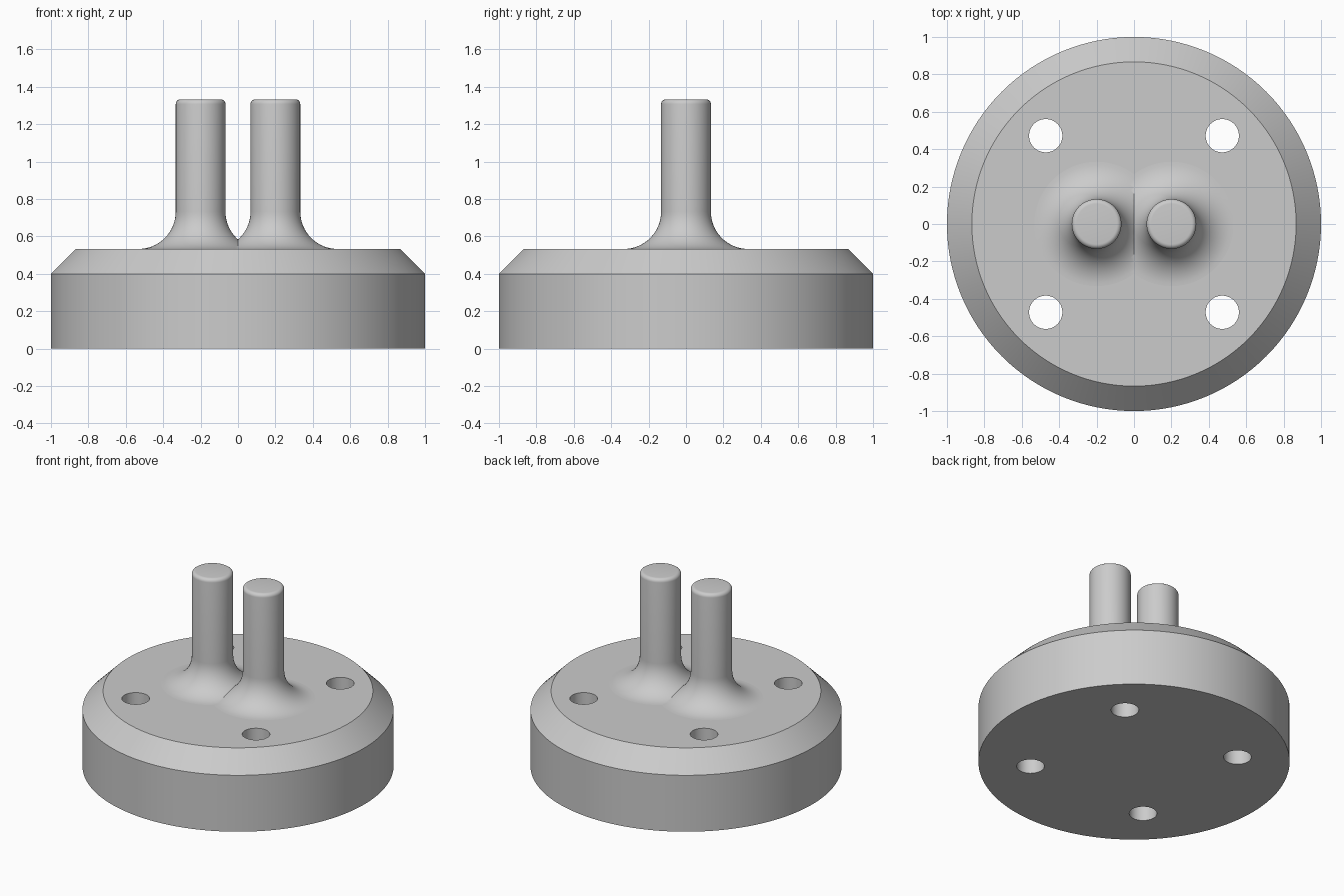
import bpy
import bmesh
from math import sin, cos, pi
from mathutils import Matrix, Vector

default = bpy.data.objects.get("Cube")
if default:
    bpy.data.objects.remove(default, do_unlink=True)

BASE_TOP = 0.533
PIN_RADIUS = 0.133
PIN_TOP = 1.333
PIN_X = 0.2
FILLET = 0.2
ROUND = 0.025

grey = bpy.data.materials.new("light_grey")
grey.use_nodes = True
grey.diffuse_color = (0.6, 0.6, 0.6, 1)
grey.node_tree.nodes["Principled BSDF"].inputs["Base Color"].default_value = (0.6, 0.6, 0.6, 1)


def lathe(name, profile, sides, centre=(0, 0), cap_bottom=True):
    """Revolve (radius, z) points, listed bottom to top, and cap the ends."""
    bm = bmesh.new()
    rings = []
    for r, z in profile:
        rings.append([bm.verts.new((centre[0] + r * cos(2 * pi * i / sides),
                                    centre[1] + r * sin(2 * pi * i / sides), z))
                      for i in range(sides)])
    for low, high in zip(rings, rings[1:]):
        for i in range(sides):
            j = (i + 1) % sides
            bm.faces.new((low[i], low[j], high[j], high[i]))
    bm.faces.new(rings[-1])
    if cap_bottom:
        bm.faces.new(rings[0][::-1])
    mesh = bpy.data.meshes.new(name)
    bm.to_mesh(mesh)
    bm.free()
    mesh.materials.append(grey)
    obj = bpy.data.objects.new(name, mesh)
    bpy.context.collection.objects.link(obj)
    return obj


def finish(obj, modifier):
    """Apply the modifier, then smooth the curved faces."""
    bpy.ops.object.select_all(action='DESELECT')
    obj.select_set(True)
    bpy.context.view_layer.objects.active = obj
    bpy.ops.object.modifier_apply(modifier=modifier.name)
    bpy.ops.object.shade_smooth_by_angle(angle=pi / 6)


# Chamfered round base
base = lathe("round_base", [(1, 0), (1, 0.4), (0.867, BASE_TOP)], 128)

# Four through holes, cut in one go
cutter = lathe("hole_cutter", [(0.089, -0.1), (0.089, 0.7)], 48, (0.472, 0.472))
bm = bmesh.new()
bm.from_mesh(cutter.data)
first = bm.faces[:]
for turn in (1, 2, 3):
    copy = bmesh.ops.duplicate(bm, geom=bm.verts[:48 * 2] + bm.edges[:48 * 3] + first)
    verts = [g for g in copy["geom"] if isinstance(g, bmesh.types.BMVert)]
    bmesh.ops.rotate(bm, verts=verts, cent=Vector(), matrix=Matrix.Rotation(turn * pi / 2, 3, 'Z'))
    bm.verts.ensure_lookup_table()
    bm.edges.ensure_lookup_table()
bm.to_mesh(cutter.data)
bm.free()
cutter.hide_render = True
cut = base.modifiers.new("holes", 'BOOLEAN')
cut.operation = 'DIFFERENCE'
cut.solver = 'EXACT'
cut.object = cutter
finish(base, cut)
bpy.data.objects.remove(cutter, do_unlink=True)

# Two pins with flared feet, meeting in a crease on the middle plane
flare = [(PIN_RADIUS + FILLET * (1 - sin(a)), BASE_TOP + FILLET * (1 - cos(a)))
         for a in (i * pi / 32 for i in range(17))]
rounding = [(PIN_RADIUS - ROUND * (1 - cos(a)), PIN_TOP - ROUND * (1 - sin(a)))
            for a in (i * pi / 12 for i in range(7))]
pins = lathe("flared_pins", flare + rounding, 64, (PIN_X, 0), cap_bottom=False)
mirror = pins.modifiers.new("other_pin", 'MIRROR')
mirror.use_axis[0] = True
mirror.use_bisect_axis[0] = True
finish(pins, mirror)
